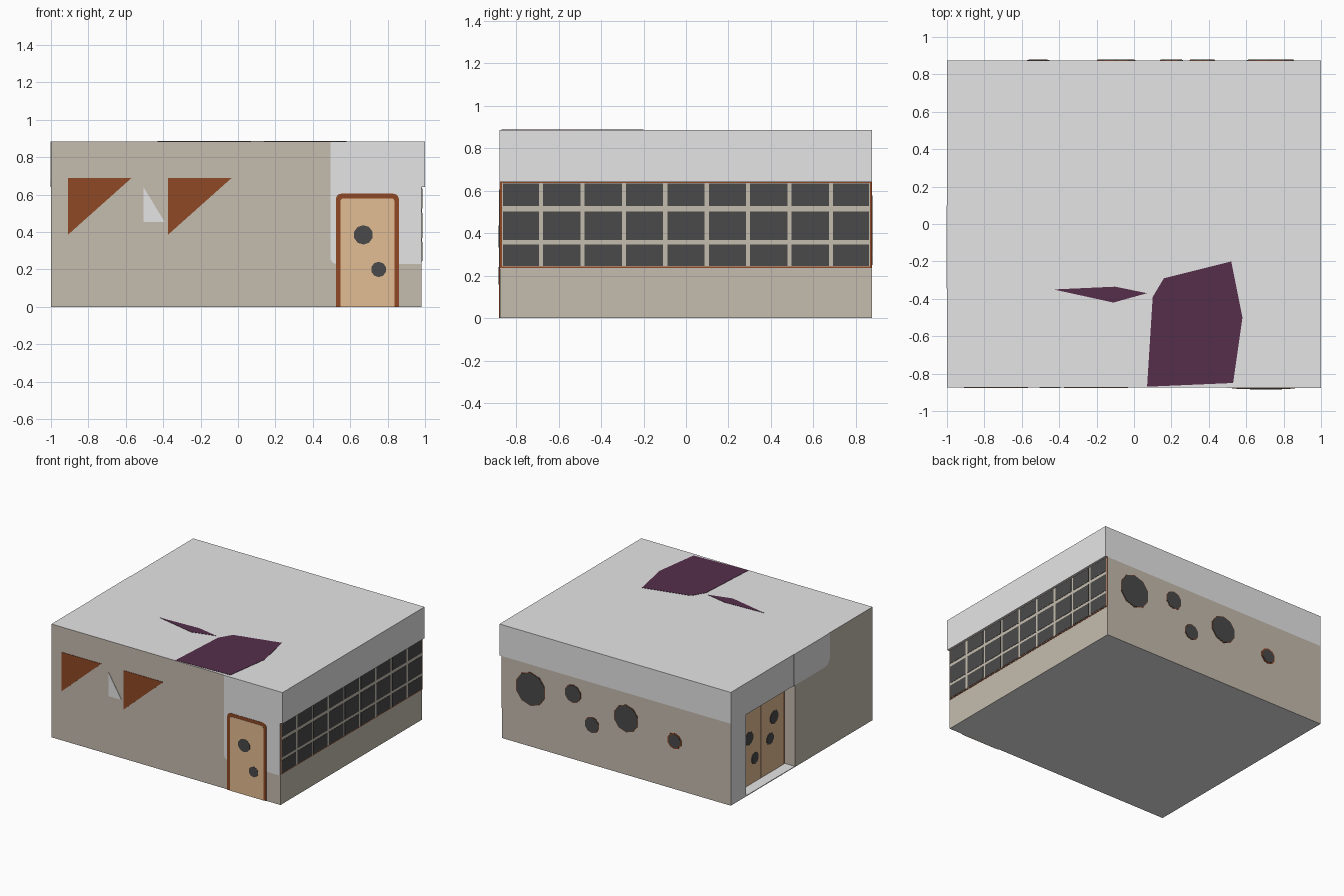
import bpy, bmesh, math

if "Cube" in bpy.data.objects:
    bpy.data.objects.remove(bpy.data.objects["Cube"])


def mat(name, rgb):
    m = bpy.data.materials.new(name)
    lin = [((c / 255 + 0.055) / 1.055) ** 2.4 for c in rgb]
    m.diffuse_color = (*lin, 1)
    m.use_nodes = True
    m.node_tree.nodes["Principled BSDF"].inputs["Base Color"].default_value = m.diffuse_color
    return m


WHITE = mat("white plaster", (229, 229, 229))
BEIGE = mat("beige wall", (197, 188, 175))
BROWN = mat("brown trim", (144, 72, 38))
TAN = mat("tan door", (228, 189, 147))
DARK = mat("dark glass", (74, 74, 74))
PURPLE = mat("purple roof patch", (85, 47, 74))

TOP, MID, D = 0.885, 0.64, 0.875
DOOR_X = -0.91

# Mappings from flat (u, v, height) to each side of the building
front = lambda u, v, h: (u, -D - h, v)
back = lambda u, v, h: (u, D + h, v)
right = lambda u, v, h: (0.98 + h, u, v)
left = lambda u, v, h: (-1 - h, u, v)
recess = lambda u, v, h: (DOOR_X - h, u, v)
flat = lambda u, v, h: (u, v, h)


def prism(name, polys, side, h0, h1, mats, rule=None):
    bm = bmesh.new()
    for pts in polys:
        lo = [bm.verts.new(side(u, v, h0)) for u, v in pts]
        hi = [bm.verts.new(side(u, v, h1)) for u, v in pts]
        bm.faces.new(lo)
        bm.faces.new(hi)
        n = len(pts)
        for i in range(n):
            j = (i + 1) % n
            bm.faces.new((lo[i], lo[j], hi[j], hi[i]))
    bmesh.ops.recalc_face_normals(bm, faces=bm.faces)
    if rule:
        for f in bm.faces:
            f.material_index = rule(f.calc_center_median(), f.normal)
    me = bpy.data.meshes.new(name)
    bm.to_mesh(me)
    bm.free()
    for m in mats:
        me.materials.append(m)
    ob = bpy.data.objects.new(name, me)
    bpy.context.collection.objects.link(ob)
    return ob


def plate(name, polys, side, m, h=0.003):
    return prism(name, polys, side, 0, h, [m])


def rect(u0, u1, v0, v1):
    return [(u0, v0), (u1, v0), (u1, v1), (u0, v1)]


def disc(u, v, r, n=10):
    return [(u + r * math.cos(math.tau * (i + .5) / n),
             v + r * math.sin(math.tau * (i + .5) / n)) for i in range(n)]


def arc(u, v, r, a0, a1, n=5):
    return [(u + r * math.cos(math.radians(a0 + (a1 - a0) * i / n)),
             v + r * math.sin(math.radians(a0 + (a1 - a0) * i / n))) for i in range(n + 1)]


def arch(u0, u1, top, r):
    return ([(u0, 0), (u1, 0)] + arc(u1 - r, top - r, r, 0, 90)
            + arc(u0 + r, top - r, r, 90, 180))


# Lower walls, with the entrance notch on the left side
prism("lower_walls",
      [[(-1, -D), (.98, -D), (.98, D), (-1, D), (-1, .69),
        (DOOR_X, .69), (DOOR_X, .085), (-1, .085)]],
      flat, 0, MID, [BEIGE, WHITE],
      lambda c, n: int(n.z < -.5 or (c.y > .685 and n.y < .5 and n.x < .5 and c.x < -.9)))

# Upper storey: beige at the front left corner, white elsewhere
prism("upper_storey",
      [[(-1, -D), (.6, -D), (1, -D), (1, D), (-1, D), (-1, .05)]],
      flat, MID, TOP, [WHITE, BEIGE],
      lambda c, n: int((n.y < -.5 and c.x < .55) or (n.x < -.5 and c.y < 0)))
prism("entrance_floor", [rect(-1, DOOR_X, .085, .69)], flat, 0, .006, [WHITE])

# White panels with one rounded corner
plate("front_white_panel",
      [arc(.525, .26, .03, 180, 270) + [(.98, .23), (.98, MID), (1, MID), (1, TOP), (.495, TOP)]],
      front, WHITE)
plate("left_white_panel",
      [arc(-.285, MID + .06, .06, 180, 270) + [(.1, MID), (.1, TOP), (-.345, TOP)]],
      left, WHITE)

# Front door
plate("front_door_frame", [arch(.523, .86, .605, .03)], front, BROWN, .005)
plate("front_door", [arch(.548, .836, .58, .015)], front, TAN, .007)
plate("front_door_portholes", [disc(.67, .385, .052), disc(.752, .2, .041)], front, DARK, .009)

# Double entrance doors in the notch
plate("entrance_door_frame", [rect(.087, .688, .006, .638)], recess, BROWN, .002)
plate("entrance_doors", [rect(.1, .382, .006, .625), rect(.39, .675, .006, .625)],
      recess, TAN, .005)
plate("entrance_portholes",
      [disc(.22, .42, .052), disc(.27, .27, .045), disc(.53, .37, .052), disc(.456, .19, .045)],
      recess, DARK, .008)

# Front wall decorations
plate("front_brown_windows",
      [[(x, .69), (x, .385), (x + .342, .69)] for x in (-.91, -.375)], front, BROWN)
plate("front_white_window", [[(-.505, .455), (-.393, .455), (-.505, .64)]], front, WHITE)

# Window band on the right side: 9 columns, 3 rows
plate("window_frame", [rect(-D, D, .235, MID)], right, BROWN, .002)
plate("window_bars", [rect(-.867, .867, .242, .637)], right, BEIGE, .004)
step = .195
panes = []
for i in range(9):
    y = (i - 4) * step
    for z0, z1 in ((.244, .346), (.367, .502), (.527, .634)):
        panes.append(rect(max(y - .0875, -.863), min(y + .0875, .863), z0, z1))
plate("window_panes", panes, right, DARK, .006)

# Round windows on the back wall
rounds = [(.73, .449, .128, .004), (.365, .51, .068, .004), (.2, .31, .06, .004),
          (-.096, .44, .104, .004), (-.513, .375, .053, .01)]
plate("round_window_rims", [disc(x, z, r + w) for x, z, r, w in rounds], back, BROWN, .002)
plate("round_window_glass", [disc(x, z, r) for x, z, r, w in rounds], back, DARK, .004)

# Purple patches lying on the roof
prism("roof_patch",
      [[(.07, -.87), (.53, -.85), (.58, -.5), (.52, -.2), (.16, -.29), (.1, -.39)],
       [(-.43, -.35), (-.11, -.42), (.07, -.37), (-.1, -.335)]],
      flat, TOP, TOP + .002, [PURPLE])
